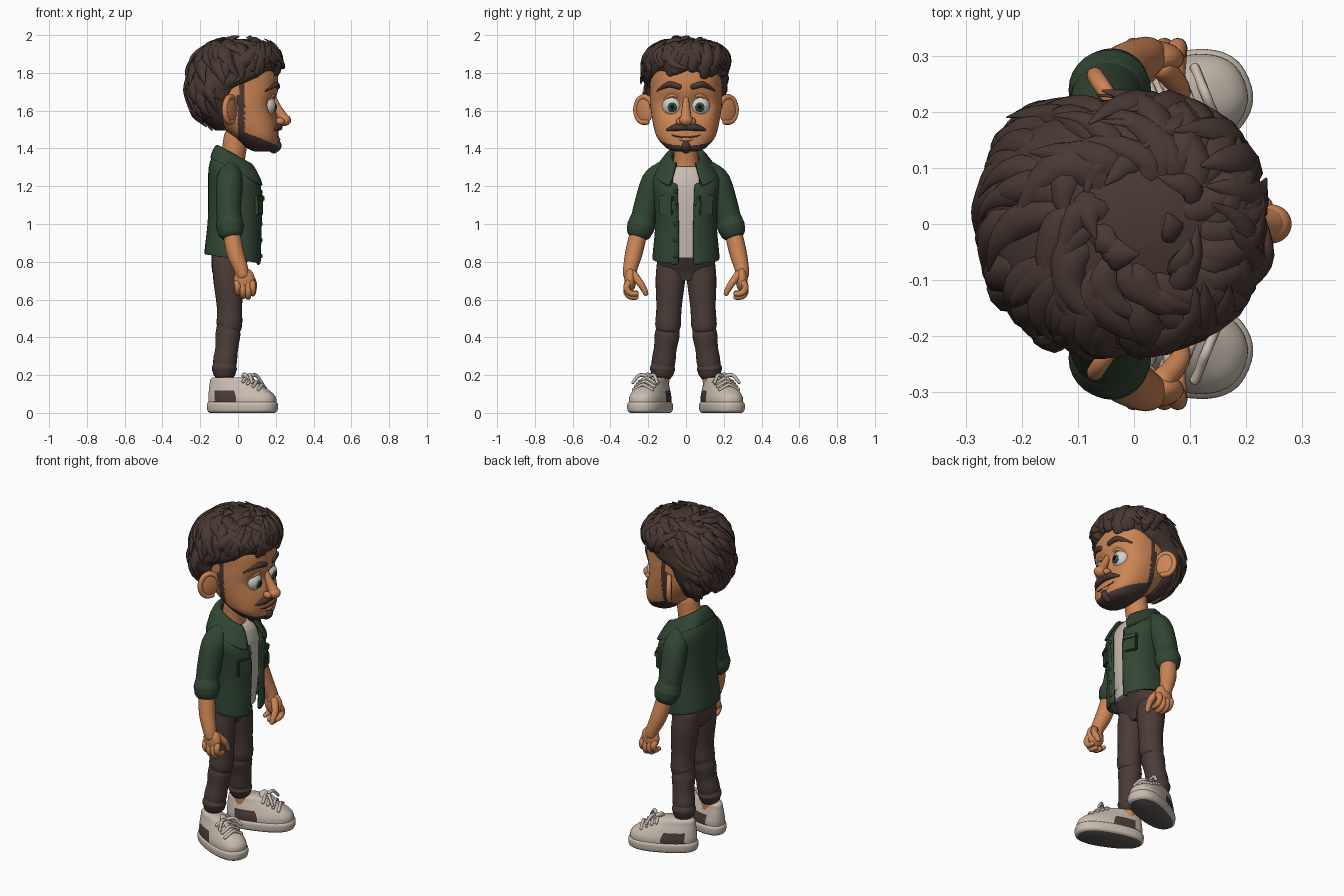
import bpy, bmesh, math, random
from mathutils import Vector, Matrix

if "Cube" in bpy.data.objects:
    bpy.data.objects.remove(bpy.data.objects["Cube"])
random.seed(4)
def material(name, *c):
    m = bpy.data.materials.new(name)
    m.diffuse_color = (*c, 1)
    m.use_nodes = True
    m.node_tree.nodes["Principled BSDF"].inputs["Base Color"].default_value = m.diffuse_color
    return m
SKIN = material("skin", .60, .235, .09)
HAIR = material("hair_brown", .066, .040, .033)
GREEN = material("jacket_green", .031, .061, .034)
PANTS = material("trouser_brown", .070, .045, .039)
CREAM = material("cream", .58, .50, .43)
WHITE = material("eye_white", .64, .63, .60)
IRIS = material("iris_green", .04, .075, .04)
BLACK = material("pupil_black", .006, .006, .006)
SOLE = material("sole_grey", .12, .105, .095)

def spline(pts, n):
    """Catmull-Rom through tuples of any length."""
    out = []
    for i in range(len(pts) - 1):
        quad = list(zip(pts[max(i-1, 0)], pts[i], pts[i+1], pts[min(i+2, len(pts)-1)]))
        out += [tuple(.5*(2*q + (r-p)*t + (2*p-5*q+4*r-s)*t*t + (3*q-p-3*r+s)*t**3) for p, q, r, s in quad)
                for t in (k/n for k in range(n))]
    return out + [tuple(pts[-1])]
def finish(name, bm, mats, rule=lambda c: 0, warp=Vector, thick=0):
    for f in bm.faces:
        f.smooth, f.material_index = True, rule(f.calc_center_median())
    for v in bm.verts:
        v.co = warp(v.co.copy())
    bmesh.ops.recalc_face_normals(bm, faces=bm.faces)
    me = bpy.data.meshes.new(name)
    bm.to_mesh(me)
    for m in mats:
        me.materials.append(m)
    me.set_sharp_from_angle(angle=math.radians(50))
    ob = bpy.data.objects.new(name, me)
    bpy.context.collection.objects.link(ob)
    if thick:
        s = ob.modifiers.new("thickness", 'SOLIDIFY')
        s.thickness, s.offset = thick, 0
def skin_rows(bm, rows, closed=True):
    vs = [[bm.verts.new(p) for p in r] for r in rows]
    for a, b in zip(vs, vs[1:]):
        for i in range(0 if closed else 1, len(a)):
            bm.faces.new((a[i-1], a[i], b[i], b[i-1]))
    if closed:
        bm.faces.new(vs[0])
        bm.faces.new(vs[-1])
def ring_pt(r, a, e=2.4):
    c, s = math.cos(a), math.sin(a)
    return Vector(((r[1]+r[2])/2 + (r[2]-r[1])/2*math.copysign(abs(c)**(2/e), c),
                   r[3]*math.copysign(abs(s)**(2/e), s), r[0]))
def loft(name, rings, mats, e=2.4, n=48, sub=6, **kw):
    """Rings are (z, x back, x front, half width[, front opening angle])."""
    is_open = len(rings[0]) > 4
    rows, bm = [], bmesh.new()
    for r in spline(rings, sub):
        g = r[4] if is_open else 0
        rows.append([ring_pt(r, g + (2*math.pi-2*g)*i/(n-1 if is_open else n), e) for i in range(n)])
    skin_rows(bm, rows, not is_open)
    finish(name, bm, mats, **kw)
def tube_rows(path, ref=(1, 0, 0), n=14, sub=5, flat=1):
    """Round-ended tube through (x, y, z, radius) points."""
    p, rows = spline(path, sub), []
    last, arc = len(p) - 1, (.4, .8, 1.15, 1.45)
    for i, q in enumerate(p):
        T = (Vector(p[min(i+1, last)][:3]) - Vector(p[max(i-1, 0)][:3])).normalized()
        u = T.cross(Vector(ref)).normalized()
        w = u.cross(T)*flat
        for h in ([-a for a in arc[::-1]] if i == 0 else []) + [0] + (list(arc) if i == last else []):
            r = max(q[3], .001)
            o = Vector(q[:3]) + T*math.sin(h)*r*.8
            rows.append([o + (u*math.cos(a) + w*math.sin(a))*r*math.cos(h) for a in (math.tau*k/n for k in range(n))])
    return rows
def tube(name, paths, mat, **kw):
    bm = bmesh.new()
    for p in paths:
        skin_rows(bm, tube_rows(p, **kw))
    finish(name, bm, [mat])
def place_at(loc, scale, rz):
    return Matrix.Translation(loc) @ Matrix.Rotation(rz, 4, 'Z') @ Matrix.Diagonal((*scale, 1))
def blob(name, loc, scale, mat, rz=0):
    bm = bmesh.new()
    bmesh.ops.create_uvsphere(bm, u_segments=28, v_segments=18, radius=1, matrix=place_at(loc, scale, rz))
    finish(name, bm, [mat])
def plate(name, loc, size, mat, rz):
    bm = bmesh.new()
    bmesh.ops.create_cube(bm, size=1, matrix=place_at(loc, size, rz))
    bmesh.ops.bevel(bm, geom=bm.edges[:], offset=.006, segments=2, affect='EDGES')
    finish(name, bm, [mat])

# Head with eye sockets; beard and sideburns by position
def beard(c):
    return int(c.x > 0 and (c.z < 1.5 - .4*c.x or (c.x < .036 and c.z < 1.76)))
def sockets(v):
    if v.x > 0:
        v.x -= .03*math.exp(-((abs(v.y)-.073)/.06)**2 - ((v.z-1.625)/.06)**2)
    return v
loft("head", [(1.383, .09, .18, .05), (1.40, .05, .207, .10), (1.45, -.01, .213, .148), (1.50, -.07, .213, .168), (1.58, -.15, .208, .183),
     (1.64, -.18, .202, .19), (1.72, -.2, .213, .19), (1.82, -.2, .205, .185), (1.9, -.15, .16, .13)],
     [SKIN, HAIR], n=140, sub=12, rule=beard, warp=sockets)
tube("neck", [[(-.04, 0, 1.24, .085), (-.03, 0, 1.33, .066), (-.01, 0, 1.46, .065)]], SKIN, n=28)
# Nose, mouth, chin tuft
tube("nose_bridge", [[(.188, 0, 1.67, .014), (.212, 0, 1.61, .022), (.24, 0, 1.56, .03)]], SKIN)
blob("nose_tip", (.244, 0, 1.55), (.037, .035, .031), SKIN)
tube("mouth", [[(.185, -.105, 1.49, .003), (.207, -.06, 1.466, .004), (.214, 0, 1.459, .004), (.207, .06, 1.466, .004), (.185, .105, 1.49, .003)]], HAIR)
tube("lower_lip", [[(.2, -.05, 1.455, .006), (.213, 0, 1.447, .011), (.2, .05, 1.455, .006)]], SKIN)
tube("chin_tuft", [[(.21, 0, 1.437, .012), (.207, 0, 1.415, .025), (.185, 0, 1.395, .024)]], HAIR, ref=(0, 1, 0))
for s in (1, -1):
    # Nostrils, moustache, eyes, lids, brows
    blob("nostril", (.222, .034*s, 1.543), (.025, .018, .02), SKIN)
    tube("moustache", [[(.218, .004*s, 1.513, .017), (.214, .05*s, 1.512, .019), (.19, .1*s, 1.498, .007)]], HAIR)
    blob("eyeball", (.15, .073*s, 1.625), (.05, .054, .056), WHITE)
    blob("iris", (.19, .073*s, 1.62), (.014, .026, .027), IRIS)
    blob("pupil", (.197, .073*s, 1.62), (.0105, .014, .015), BLACK)
    tube("upper_lid", [[(.165, .022*s, 1.65, .007), (.187, .07*s, 1.682, .01), (.148, .125*s, 1.65, .007)]], SKIN)
    tube("eyebrow", [[(.208, .035*s, 1.726, .015), (.196, .09*s, 1.738, .016), (.145, .152*s, 1.705, .006)]], HAIR)
    # Ears
    u, c = Vector((-.55, .83*s, 0)), Vector((-.04, .22*s, 1.605))
    blob("ear", c, (.017, .056, .072), SKIN, math.radians(33)*s)
    rim = [c + u*math.cos(a)*.054 + Vector((0, 0, math.sin(a)*.068)) for a in (-1.9, -1.2, -.5, .2, .9, 1.6, 2.4, 3.0)]
    tube("ear_rim", [[(*p, .015) for p in rim]], SKIN, ref=(.83, .55*s, 0))

# Hair cap and locks that follow its surface
cap = [(1.495, -.12, -.05, .06), (1.53, -.165, -.03, .12), (1.585, -.225, -.01, .165), (1.66, -.255, .02, .2), (1.72, -.265, .045, .216),
       (1.785, -.262, .212, .222), (1.87, -.235, .218, .216), (1.935, -.17, .175, .168), (1.968, -.09, .1, .09), (1.98, -.03, .05, .04)]
def hairline(v):
    k = min(max((v.x-.05)/.1, 0), 1)*min(max((1.9-v.z)/.1, 0), 1)
    v.z += k*(.02 + .014*math.sin(v.y*38 + .6))
    return v
loft("hair_cap", cap, [HAIR], e=2.2, n=64, sub=8, warp=hairline)
fine = spline(cap, 10)
bm = bmesh.new()
def lock(th, t, dth, dt, r, lift):
    path = []
    for q, w in zip((0, .25, .5, .75, 1), (1, 1.15, .95, .6, .12)):
        p = hairline(ring_pt(fine[round(min(max(t + dt*q, 0), 1)*(len(fine)-1))], th + dth*q*q, 2.2))
        out = (p - Vector((-.02, 0, 1.72))).normalized()
        path.append((*(p + out*(-.012 + .012*math.sin(q*3) + lift*q*q)), r*w))
    skin_rows(bm, tube_rows(path, ref=out, n=8, sub=3, flat=.6))
R = random.uniform
for i in range(140):
    th, t = (i*2.39996 + math.pi) % math.tau - math.pi, R(.3, .88)
    if abs(th) > 1.75 or t > .72:
        lock(th, t, R(.1, .5), -R(.15, .26), R(.02, .032), R(.012, .034))
for i in range(15):                       # swept-up fringe
    lock(-1.4 + i*.2 + R(-.06, .06), R(.56, .62), R(.2, .6), R(.14, .26), R(.026, .038), R(.02, .04))
for i in range(34):                       # crown curls
    lock(i*2.39996, R(.8, .93), R(.5, 1.0), random.choice((-.12, -.16, .05)), R(.02, .03), R(.012, .03))
finish("hair_locks", bm, [HAIR])

# Shirt and open jacket with collar, pockets and buttons
loft("shirt", [(.82, -.10, .085, .11), (1.0, -.12, .1, .13), (1.18, -.12, .105, .14), (1.27, -.11, .085, .12), (1.305, -.09, .06, .08)], [CREAM])
def hem_slope(v):
    return v - Vector((0, 0, v.x*(.17 + .33*max(0, (v.z-1.1)/.24))))
loft("jacket_body", [(.812, -.168, .113, .168, .24), (.84, -.168, .117, .168, .24), (1.0, -.152, .12, .155, .23), (1.15, -.15, .127, .163, .25),
     (1.24, -.148, .115, .17, .32), (1.30, -.13, .085, .137, .45), (1.345, -.11, .055, .085, .6)], [GREEN], e=2.5, n=64, warp=hem_slope, thick=.016)
loft("collar", [(1.272, -.14, .138, .158, .5), (1.305, -.132, .122, .132, .48), (1.345, -.115, .09, .098, .52), (1.35, -.1, .07, .082, .6),
     (1.32, -.09, .06, .075, .7)], [GREEN], e=2.5, warp=lambda v: v - Vector((0, 0, .55*v.x)), thick=.014)
for i in range(5):
    blob("jacket_button", (.122, -.058, .83 + i*.085), (.009, .011, .011), GREEN)
for s in (1, -1):
    tube("placket", [[(.108, .06*s, .80, .022), (.114, .058*s, 1.0, .02), (.112, .064*s, 1.2, .02)]], GREEN, flat=.5)
    plate("chest_pocket", (.110, .104*s, 1.09), (.022, .075, .085), GREEN, .42*s)
    plate("pocket_flap", (.111, .104*s, 1.135), (.032, .086, .034), GREEN, .42*s)
    # Sleeves, arms, hands
    tube("sleeve", [[(-.04, .12*s, 1.28, .055), (-.045, .165*s, 1.225, .07), (-.05, .205*s, 1.11, .067), (-.045, .235*s, .995, .064)]], GREEN, n=28)
    tube("sleeve_cuff", [[(-.046, .232*s, 1.018, .068), (-.043, .238*s, .99, .074), (-.04, .246*s, .965, .069)]], GREEN, n=28)
    tube("forearm", [[(-.04, .245*s, .98, .046), (-.015, .275*s, .85, .046), (.015, .295*s, .765, .038), (.025, .297*s, .73, .036)]], SKIN, n=20)
    blob("palm", (.033, .295*s, .705), (.056, .032, .064), SKIN)
    tube("fingers", [[(x, .303*s, .69, .018), (x+.004, .315*s, .645+dz, .017), (x+.004, .297*s, .617+dz, .016), (x+.004, .262*s, .612+dz, .013)]
         for x, dz in ((-.005, .022), (.022, .004), (.05, 0), (.074, .018))], SKIN, n=12)
    tube("thumb", [[(.05, .28*s, .735, .022), (.08, .245*s, .69, .019), (.082, .22*s, .65, .016), (.08, .212*s, .63, .013)]], SKIN)
    # Trouser legs and ankles
    tube("trouser_leg", [[(-.06, .075*s, .8, .078), (-.052, .083*s, .7, .078), (-.045, .09*s, .56, .067), (-.046, .095*s, .47, .068),
         (-.052, .097*s, .44, .063), (-.054, .1*s, .41, .066), (-.06, .11*s, .34, .06), (-.068, .118*s, .28, .063), (-.072, .122*s, .24, .059)]], PANTS, n=28)
    tube("trouser_cuff", [[(-.07, .122*s, .255, .06), (-.072, .124*s, .235, .067), (-.072, .125*s, .218, .062)]], PANTS, n=28)
    tube("ankle", [[(-.07, .128*s, .23, .042), (-.065, .135*s, .13, .045)]], SKIN)
    # Shoes with toes turned out, laces and tongue
    M = place_at((.022, .185*s, 0), (1, 1, 1), math.radians(22)*s)
    def place(v):
        return M @ Vector((v.x, v.y*(1.1 + .6*v.x), v.z))
    def at(x, y, z, r):
        return (*(M @ Vector((x, y, z))), r)
    loft("shoe_sole", [(0, -.18, .18, .073), (.01, -.192, .193, .083), (.03, -.196, .197, .086), (.048, -.195, .196, .085), (.058, -.188, .188, .078)],
         [CREAM, SOLE], n=64, warp=place, rule=lambda c: int(c.z < .001))
    loft("shoe_upper", [(.05, -.185, .188, .079), (.08, -.188, .186, .078), (.105, -.187, .168, .072), (.13, -.185, .132, .064), (.155, -.182, .09, .055),
         (.178, -.178, .045, .048), (.188, -.165, .02, .04)], [CREAM, PANTS], n=80, warp=place,
         rule=lambda c: int(-.135 < c.x < .01 - (c.z-.06)*.6 and .06 < c.z < .118 and abs(c.y) > .03))
    laces = [[at(x, y, z - abs(y)*.5, .009) for y in (-.055, -.03, 0, .03, .055)] for x, z in ((.115, .15), (.085, .167), (.055, .182), (.028, .193))]
    laces += [[at(.04, 0, .19, .01), at(.06, .04*d, .2, .01), at(.085, .07*d, .16, .008)] for d in (1, -1)]
    tube("shoe_laces", laces, CREAM, n=8)
    tube("shoe_tongue", [[at(.06, 0, .16, .03), at(.02, 0, .19, .032)]], CREAM, flat=.5)
# Hips
loft("trouser_hips", [(.70, -.11, .0, .06), (.74, -.135, .015, .13), (.8, -.14, .05, .152), (.88, -.14, .09, .147)], [PANTS])
